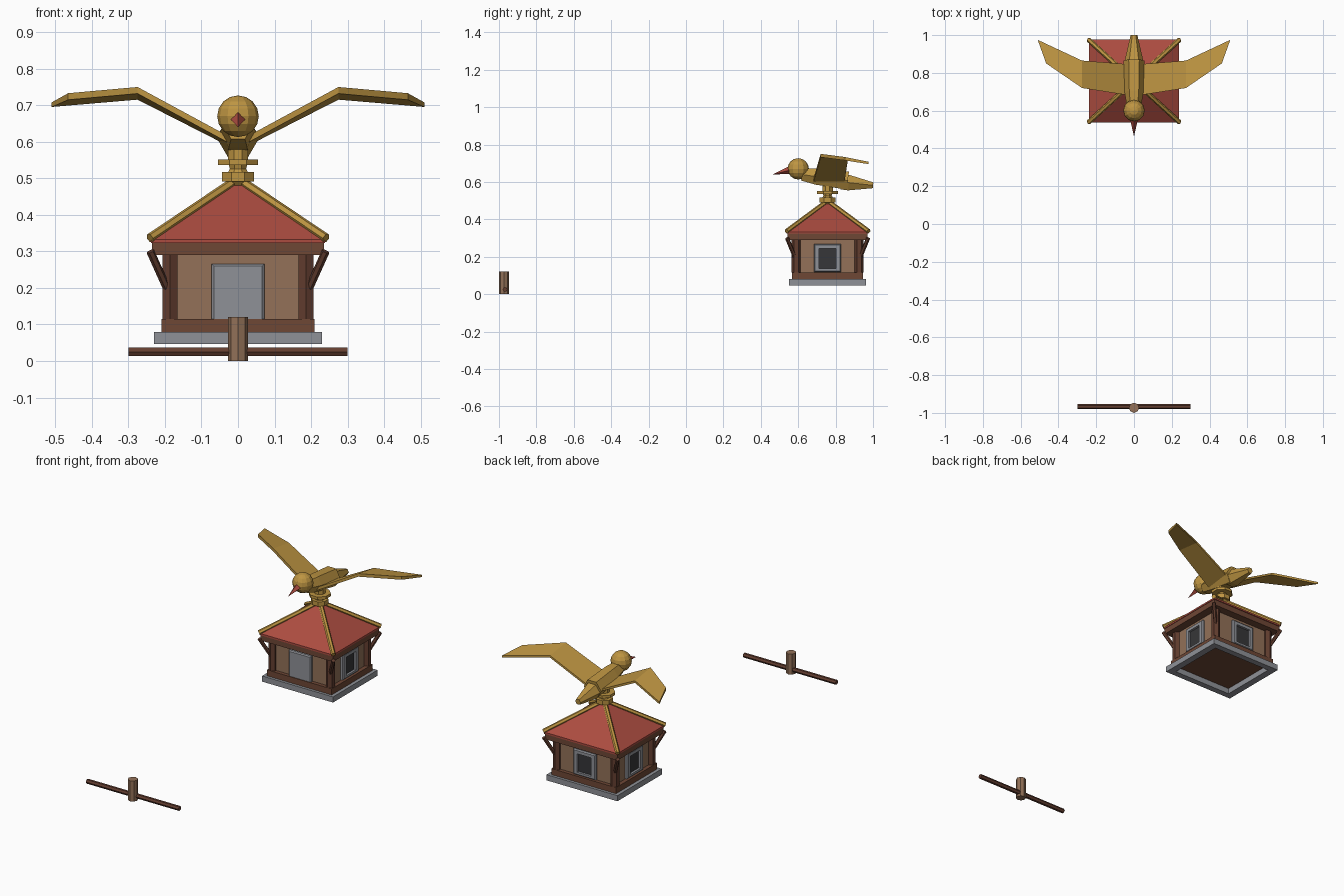
import bpy, bmesh, math
from mathutils import Vector

cube = bpy.data.objects.get("Cube")
if cube:
    bpy.data.objects.remove(cube, do_unlink=True)


def material(name, r, g, b):
    lin = [((c / 255 + 0.055) / 1.055) ** 2.4 for c in (r, g, b)] + [1.0]
    m = bpy.data.materials.new(name)
    m.use_nodes = True
    m.diffuse_color = lin
    node = next(n for n in m.node_tree.nodes if n.type == 'BSDF_PRINCIPLED')
    node.inputs["Base Color"].default_value = lin
    return m


GOLD = material("gold", 190, 149, 66)
RED = material("roof red", 172, 76, 64)
STONE = material("stone grey", 143, 145, 151)
TAN = material("tan wood", 147, 113, 88)
BROWN = material("brown wood", 110, 71, 53)
DARK = material("dark brown wood", 98, 61, 47)
GLASS = material("dark glass", 54, 54, 56)

CY = 0.757  # house centre in y
ORIGIN = Vector((0, CY, 0))


def finish(name, bm, mat):
    bmesh.ops.remove_doubles(bm, verts=bm.verts, dist=1e-5)
    bmesh.ops.recalc_face_normals(bm, faces=bm.faces)
    mesh = bpy.data.meshes.new(name)
    bm.to_mesh(mesh)
    bm.free()
    mesh.materials.append(mat)
    ob = bpy.data.objects.new(name, mesh)
    bpy.context.collection.objects.link(ob)
    return ob


def loft(name, rings, mat, caps=True):
    """Skin a list of point rings that all have the same count."""
    bm = bmesh.new()
    rows = [[bm.verts.new(p) for p in ring] for ring in rings]
    n = len(rows[0])
    for a, b in zip(rows, rows[1:] if caps else rows[1:] + rows[:1]):
        for i in range(n):
            bm.faces.new((a[i], a[(i + 1) % n], b[(i + 1) % n], b[i]))
    if caps:
        bm.faces.new(rows[0])
        bm.faces.new(rows[-1])
    return finish(name, bm, mat)


def rect(hx, hy, z):
    return [ORIGIN + Vector((sx * hx, sy * hy, z))
            for sx, sy in ((-1, -1), (1, -1), (1, 1), (-1, 1))]


def slab(name, hx, hy, z0, z1, mat):
    return loft(name, [rect(hx, hy, z0), rect(hx, hy, z1)], mat)


def rod(name, stops, sides, mat, phase=0.0):
    """Faceted rod through (point, radius) stops."""
    stops = [(Vector(p), r) for p, r in stops]
    d = (stops[-1][0] - stops[0][0]).normalized()
    u = d.cross(Vector((0, 0, 1)))
    u = u.normalized() if u.length > 0.01 else Vector((1, 0, 0))
    v = u.cross(d)
    angles = [phase + math.tau * i / sides for i in range(sides)]
    return loft(name, [[p + r * (math.cos(a) * u + math.sin(a) * v) for a in angles]
                       for p, r in stops], mat)


# Perch in front of the house
rod("perch_post", [((0, -0.973, 0), 0.027), ((0, -0.973, 0.12), 0.027)], 8, TAN)
rod("perch_bar", [((-0.3, -0.967, 0.025), 0.0135), ((0.3, -0.967, 0.025), 0.0135)], 6, DARK)

# Stone footing is an open frame, with the sill closing it above
loft("footing", [rect(0.23, 0.206, 0.047), rect(0.23, 0.206, 0.08),
                 rect(0.19, 0.17, 0.08), rect(0.19, 0.17, 0.047)], STONE, caps=False)
slab("sill_beam", 0.21, 0.19, 0.08, 0.115, BROWN)
slab("walls", 0.186, 0.168, 0.115, 0.295, TAN)
slab("eave_beam", 0.235, 0.214, 0.29, 0.323, BROWN)

# Roof with a thin vertical edge
loft("roof", [rect(0.238, 0.219, 0.323), rect(0.238, 0.219, 0.333), rect(0, 0, 0.497)], RED)

# Corner posts, braces and hip bars
for sx, nx in ((1, "left"), (-1, "right")):
    for sy, ny in ((-1, "front"), (1, "back")):
        tag = f"{ny}_{nx}"

        def at(x, y, z):
            return (sx * x, CY + sy * y, z)
        rod("post_" + tag, [(at(0.186, 0.168, 0.115), 0.024), (at(0.186, 0.168, 0.295), 0.024)],
            6, DARK, math.pi / 2)
        rod("brace_" + tag, [(at(0.195, 0.176, 0.2), 0.011), (at(0.24, 0.217, 0.3), 0.011)],
            6, DARK)
        rod("hip_bar_" + tag, [(at(0.241, 0.219, 0.336), 0.013), (at(0, 0, 0.498), 0.013)],
            6, GOLD)


def opening_points(direction, out, hw, z0, z1):
    """Upright rectangle facing one way from the house centre."""
    d = Vector((*direction, 0))
    side = Vector((-d.y, d.x, 0))
    return [ORIGIN + d * out + side * s * hw + Vector((0, 0, z))
            for s, z in ((-1, z0), (1, z0), (1, z1), (-1, z1))]


# Door on the front, framed windows on the other walls
def door_ring(out, hw, z1):
    return opening_points((0, -1), out, hw, 0.115, z1)


loft("door", [door_ring(0.16, 0.072, 0.266), door_ring(0.18, 0.072, 0.266),
              door_ring(0.186, 0.066, 0.26)], STONE)
for name, d, wall in (("back", (0, 1), 0.168), ("left", (1, 0), 0.186), ("right", (-1, 0), 0.186)):
    def outer(out, inset=0):
        return opening_points(d, wall + out, 0.072 - inset, 0.118 + inset, 0.268 - inset)

    def inner(out):
        return opening_points(d, wall + out, 0.046, 0.136, 0.244)
    loft("window_frame_" + name, [outer(-0.005), outer(0.012), outer(0.018, 0.006),
                                  inner(0.018), inner(-0.005)], STONE, caps=False)
    loft("window_pane_" + name, [inner(-0.002), inner(0.005)], GLASS)

# Turned finial that carries the bird
for name, profile in (("finial_collar", ((0.478, 0.022), (0.491, 0.034), (0.491, 0.047),
                                         (0.517, 0.047))),
                      ("finial_neck", ((0.51, 0.033), (0.526, 0.024), (0.54, 0.028))),
                      ("finial_disc", ((0.536, 0.06), (0.552, 0.06))),
                      ("bird_mount", ((0.55, 0.03), (0.6, 0.03)))):
    rod(name, [((0, CY, z), r) for z, r in profile], 8, GOLD, math.pi / 8)

# Bird body, tail, head and beak
rod("bird_body", [((0, 0.62, 0.64), 0.038), ((0, 0.7, 0.628), 0.05),
                  ((0, 0.865, 0.607), 0.056)], 6, GOLD)
rod("bird_tail", [((0, 0.83, 0.6), 0.046), ((0, 0.87, 0.596), 0.048),
                  ((0, 1.0, 0.582), 0.018)], 6, GOLD)
head = bmesh.new()
bmesh.ops.create_uvsphere(head, u_segments=12, v_segments=8, radius=0.057)
bmesh.ops.translate(head, verts=head.verts, vec=(0, 0.6, 0.67))
finish("bird_head", head, GOLD)
rod("bird_beak", [((0, 0.56, 0.664), 0.022), ((0, 0.463, 0.64), 0)], 4, RED)

# Wings: three spans of leading and trailing points, given thickness
SPANS = (((0.02, 0.68, 0.612), (0.02, 0.845, 0.598)),
         ((0.275, 0.72, 0.75), (0.275, 0.865, 0.728)),
         ((0.465, 0.85, 0.733), (0.51, 0.975, 0.708)))
for s, tag in ((1, "left"), (-1, "right")):
    rings = []
    for lead, trail in SPANS:
        a, b = (Vector((s * p[0], p[1], p[2])) for p in (lead, trail))
        drop = Vector((0, 0, -0.018))
        rings.append([a, b, b + drop * 0.7, a + drop])
    loft("bird_wing_" + tag, rings, GOLD)
